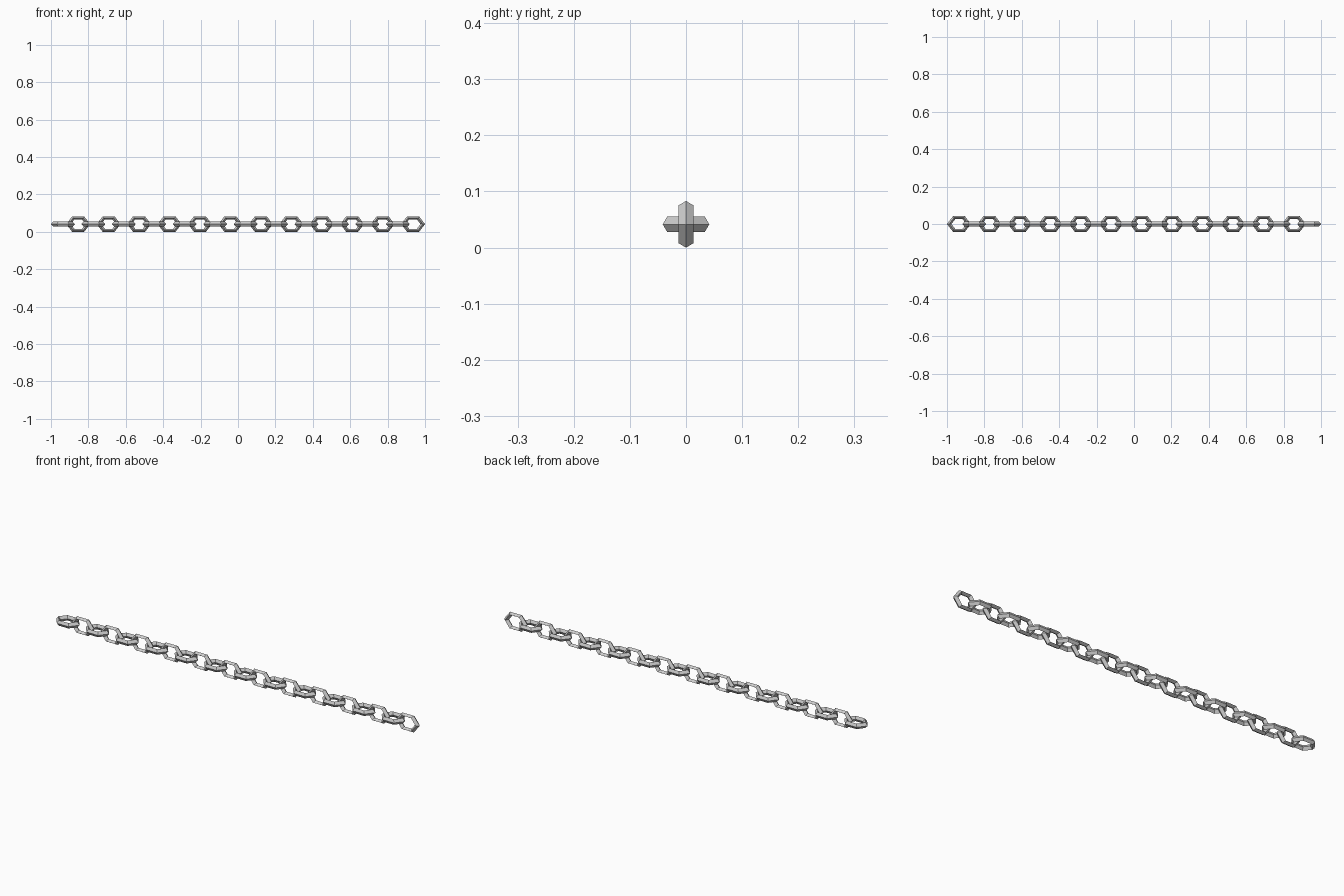
import bpy
import math

if "Cube" in bpy.data.objects:
    bpy.data.objects.remove(bpy.data.objects["Cube"])

COUNT = 24          # links in the chain
HALF_L = 0.064      # outer half length of a link
HALF_H = 0.0415     # outer half height of a link
HALF_T = 0.0135     # half thickness of the bar
INNER = 0.62        # inner outline relative to outer outline
SIDES = 6


def link_mesh():
    # elongated six-sided ring with a diamond bar section
    section = [(1.0, 0.0), ((1 + INNER) / 2, HALF_T), (INNER, 0.0), ((1 + INNER) / 2, -HALF_T)]
    verts, faces = [], []
    n = len(section)
    for i in range(SIDES):
        a = math.tau * i / SIDES
        x = HALF_L * math.cos(a)
        y = HALF_H * math.sin(a) / math.sin(math.pi / 3)
        verts += [(x * s, y * s, z) for s, z in section]
        j = (i + 1) % SIDES
        for k in range(n):
            m = (k + 1) % n
            faces.append((i * n + k, j * n + k, j * n + m, i * n + m))
    mesh = bpy.data.meshes.new("chain_link")
    mesh.from_pydata(verts, [], faces)
    mesh.update()
    return mesh


# links alternate between lying flat and standing upright
mesh = link_mesh()
pitch = (2 - 2 * HALF_L) / (COUNT - 1)
for i in range(COUNT):
    upright = i % 2 == 1
    link = bpy.data.objects.new("upright_link" if upright else "flat_link", mesh)
    link.location = (-1 + HALF_L + i * pitch, 0, HALF_H)
    link.rotation_euler.x = math.pi / 2 if upright else 0
    bpy.context.collection.objects.link(link)
